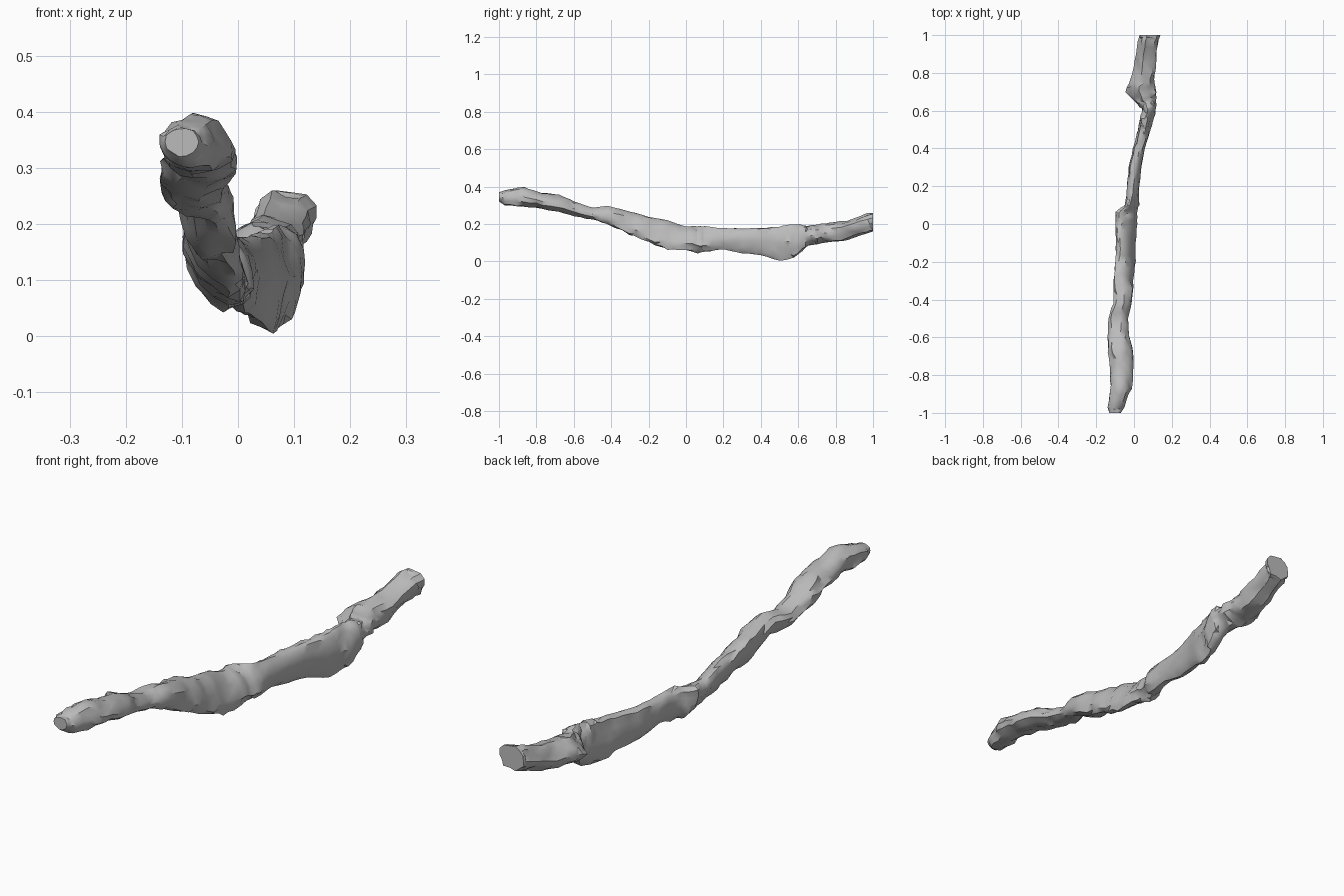
import bpy
import bmesh
import math
import random
from mathutils import Vector

random.seed(4)

default_cube = bpy.data.objects.get("Cube")
if default_cube:
    bpy.data.objects.remove(default_cube, do_unlink=True)

SIDES = 14
STEPS = 3

# Branch profile in hundredths: along, left edge, right edge, bottom, top
PROFILE = [
    (-100, -13, -7, 32, 37),
    (-97, -14, -5, 30, 38),
    (-87, -13, -1, 29, 40),
    (-77, -13, 0, 28, 37),
    (-68, -14, 0, 26, 36),
    (-60, -14, -2, 24, 32),
    (-50, -14, -3, 22, 29),
    (-42, -11, -1, 20, 30),
    (-30, -11, 0, 14, 27),
    (-20, -10, 1, 10, 24),
    (-10, -10, 1, 6, 22),
    (0, -10, 2, 6, 19),
    (6, -10, 2, 4, 19),
    (10, -5, 3, 5, 19),
    (20, -4, 3, 6, 18),
    (30, -3, 4, 4, 18),
    (40, -1, 6, 3, 18),
    (50, 2, 9, 0, 19),
    (56, 3, 11, 1, 20),
    (61, 4, 12, 4, 20),
    (65, 0, 12, 8, 19),
    (70, -5, 12, 9, 20),
    (77, -2, 11, 10, 21),
    (86, 0, 12, 11, 22),
    (97, 2, 13, 15, 26),
    (100, 3, 14, 16, 26),
]


def make_material(name, colour):
    material = bpy.data.materials.new(name)
    material.use_nodes = True
    material.diffuse_color = colour
    shader = next(n for n in material.node_tree.nodes if n.type == "BSDF_PRINCIPLED")
    shader.inputs["Base Color"].default_value = colour
    shader.inputs["Roughness"].default_value = 0.8
    return material


def fit(values, low, high):
    """Stretch a set of values to fill the range from low to high."""
    smallest, largest = min(values), max(values)
    return [low + (v - smallest) / (largest - smallest) * (high - low) for v in values]


def sample_profile():
    """Give in-between stations, each as lengths in scene units."""
    stations = []
    for start, end in zip(PROFILE, PROFILE[1:]):
        for step in range(STEPS):
            t = step / STEPS
            stations.append([(a + (b - a) * t) / 100 for a, b in zip(start, end)])
    stations.append([value / 100 for value in PROFILE[-1]])
    return stations


def bark_ring(station, lumps):
    """Make one rough, leaning cross-section of the branch."""
    along, left, right, bottom, top = station
    lean = 0.75 * math.exp(-((along + 0.1) / 0.25) ** 2)
    across, upward = [], []
    for side in range(SIDES):
        angle = math.tau * side / SIDES
        across.append(lumps[side] * math.cos(angle + lean))
        upward.append(lumps[side] * math.sin(angle))
    inner = abs(along) < 0.96
    wobble = 0.005 if inner else 0
    left += random.uniform(0, wobble)
    right -= random.uniform(0, wobble)
    bottom += random.uniform(0, wobble)
    top -= random.uniform(0, wobble)
    across = fit(across, left, right)
    upward = fit(upward, bottom, top)
    return [
        Vector((x, along + random.uniform(-wobble, wobble), z))
        for x, z in zip(across, upward)
    ]


def build_branch():
    bm = bmesh.new()
    rings = []
    lumps = [1.0] * SIDES
    for station in sample_profile():
        # Lumps drift slowly so that the bark runs lengthwise
        lumps = [
            0.65 * lump + 0.35 * random.uniform(0.65, 1.3) for lump in lumps
        ]
        rings.append([bm.verts.new(point) for point in bark_ring(station, lumps)])

    # Bark skin between neighbouring rings
    for ring, following in zip(rings, rings[1:]):
        for side in range(SIDES):
            after = (side + 1) % SIDES
            bm.faces.new((ring[side], ring[after], following[after], following[side]))

    # Broken ends
    bm.faces.new(rings[0])
    bm.faces.new(rings[-1])
    bmesh.ops.triangulate(bm, faces=bm.faces[:])
    bmesh.ops.recalc_face_normals(bm, faces=bm.faces[:])

    mesh = bpy.data.meshes.new("branch")
    bm.to_mesh(mesh)
    bm.free()
    branch = bpy.data.objects.new("branch", mesh)
    bpy.context.collection.objects.link(branch)
    return branch


branch = build_branch()
branch.data.materials.append(make_material("grey bark", (0.5, 0.5, 0.5, 1)))

# Soft bark with crisp ridges
bpy.ops.object.select_all(action="DESELECT")
branch.select_set(True)
bpy.context.view_layer.objects.active = branch
bpy.ops.object.shade_smooth_by_angle(angle=math.radians(35))
